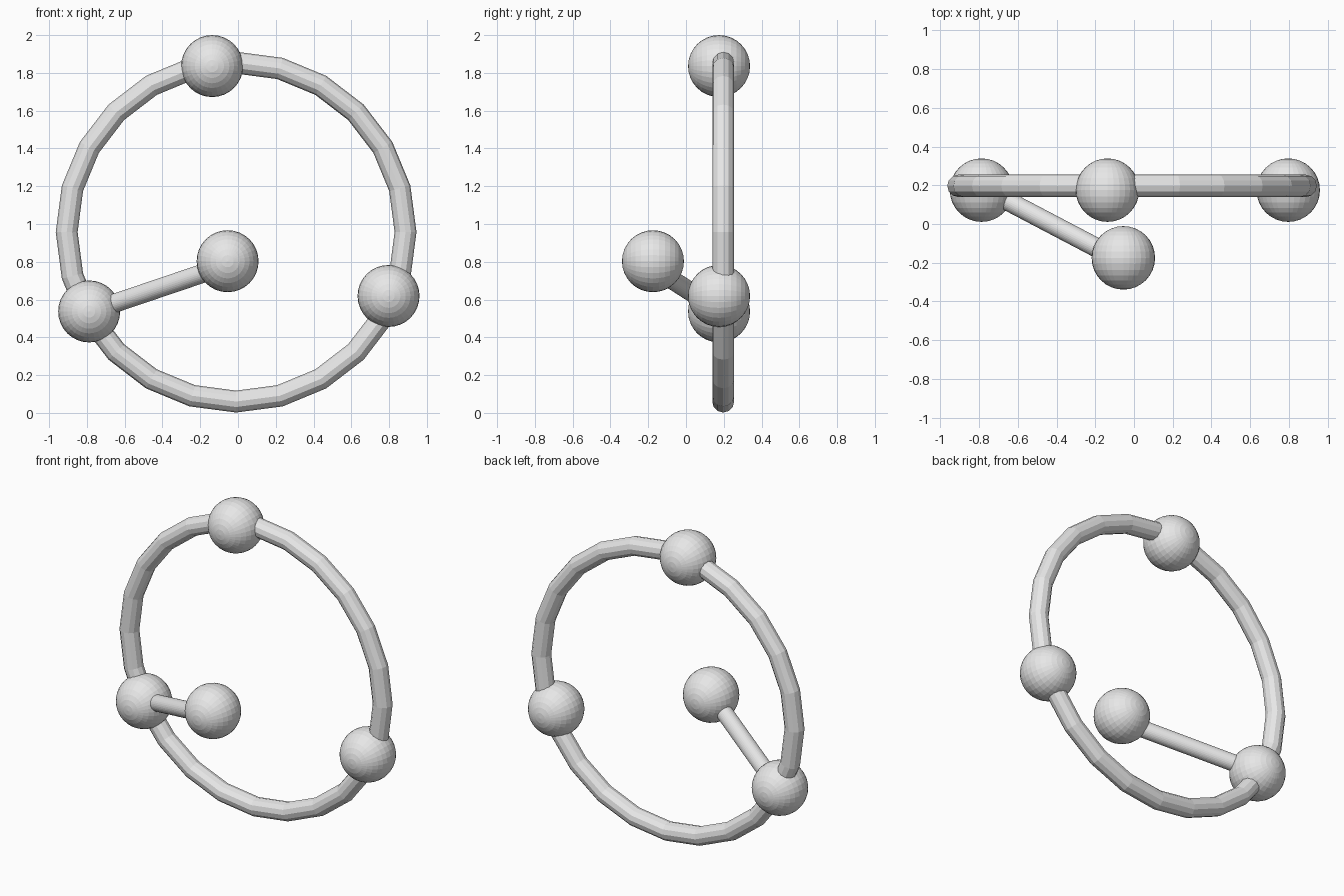
import bpy
import math
from mathutils import Vector

cube = bpy.data.objects.get("Cube")
if cube:
    bpy.data.objects.remove(cube, do_unlink=True)

# Single plain grey
grey = bpy.data.materials.new("light_grey")
grey.use_nodes = True
colour = (0.8, 0.8, 0.8, 1.0)
grey.diffuse_color = colour
grey.node_tree.nodes["Principled BSDF"].inputs["Base Color"].default_value = colour


def finish(name):
    obj = bpy.context.object
    obj.name = name
    obj.data.materials.clear()
    obj.data.materials.append(grey)
    return obj


FACE_FRONT = (math.radians(90), 0, 0)
RING_Y = 0.197
BALL_Y = 0.175

# Upright hoop
bpy.ops.mesh.primitive_torus_add(
    major_segments=24, minor_segments=12, major_radius=0.897,
    minor_radius=0.058, location=(-0.01, RING_Y, 0.957), rotation=FACE_FRONT)
finish("hoop")

# Balls: three on the hoop, one in front of it
balls = {
    "top_ball": (-0.137, BALL_Y, 1.836),
    "right_ball": (-0.788, BALL_Y, 0.537),
    "left_ball": (0.797, BALL_Y, 0.619),
    "front_ball": (-0.055, -BALL_Y, 0.803),
}
for name, place in balls.items():
    bpy.ops.mesh.primitive_uv_sphere_add(
        segments=32, ring_count=16, radius=0.164,
        location=place, rotation=FACE_FRONT)
    finish(name)

# Rod joining the right ball to the front ball
start = Vector((-0.788, 0.19, 0.535))
end = Vector((-0.055, -0.195, 0.783))
axis = end - start
bpy.ops.mesh.primitive_cylinder_add(
    vertices=32, radius=0.05, depth=axis.length, location=(start + end) / 2)
rod = finish("rod")
rod.rotation_euler = axis.to_track_quat("Z", "Y").to_euler()
